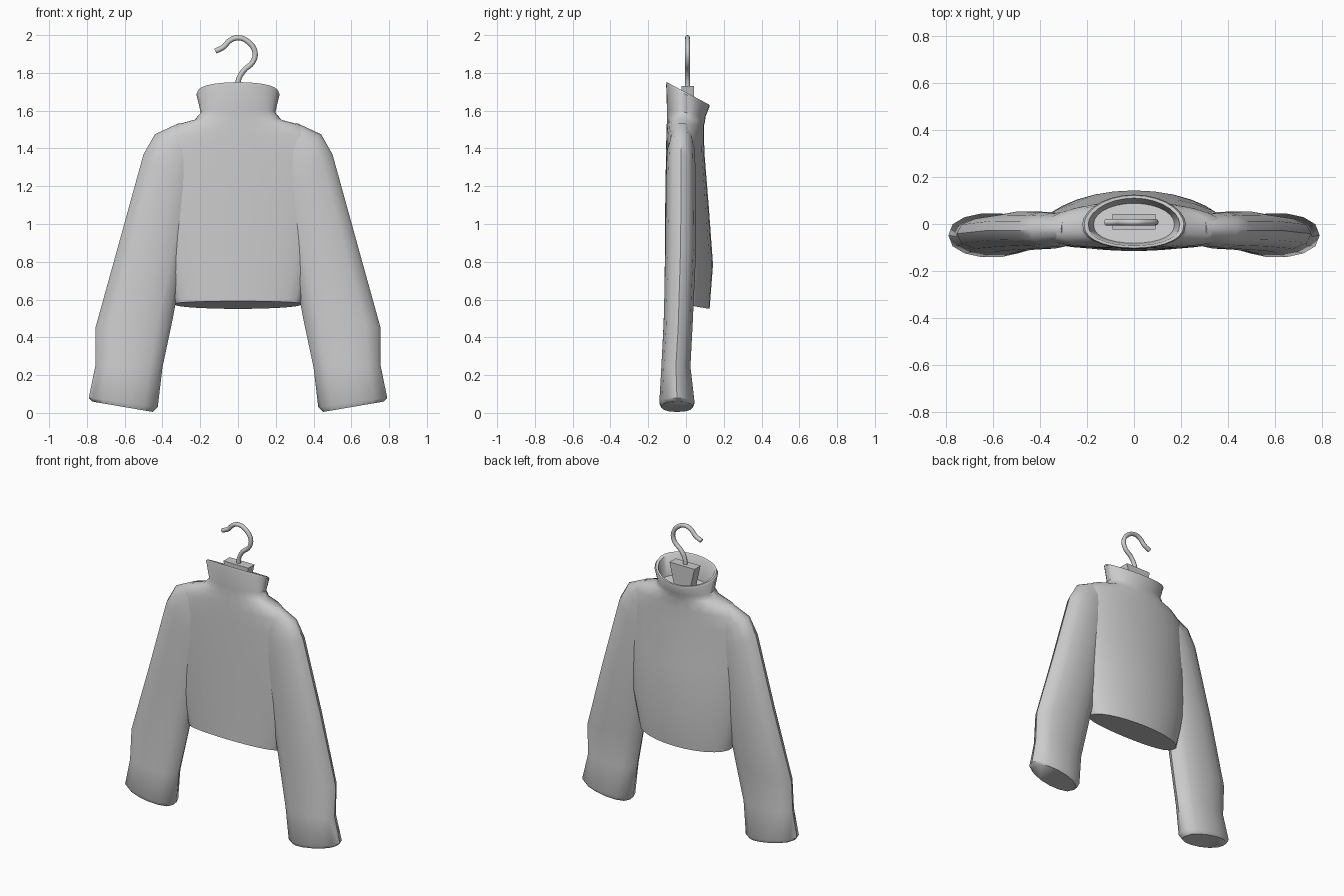
import bpy, bmesh, math
from mathutils import Vector

if "Cube" in bpy.data.objects:
    bpy.data.objects.remove(bpy.data.objects["Cube"], do_unlink=True)

grey = bpy.data.materials.new("plain grey")
grey.use_nodes = True
COLOR = (0.6, 0.6, 0.6, 1)
grey.diffuse_color = COLOR
grey.node_tree.nodes["Principled BSDF"].inputs["Base Color"].default_value = COLOR


def finish(name, bm, angle=45):
    bmesh.ops.recalc_face_normals(bm, faces=bm.faces)
    mesh = bpy.data.meshes.new(name)
    bm.to_mesh(mesh)
    bm.free()
    mesh.materials.append(grey)
    obj = bpy.data.objects.new(name, mesh)
    bpy.context.collection.objects.link(obj)
    bpy.ops.object.select_all(action='DESELECT')
    obj.select_set(True)
    bpy.context.view_layer.objects.active = obj
    bpy.ops.object.shade_smooth_by_angle(angle=math.radians(angle))
    return obj


def loft(name, rings):
    """Skin a list of closed rings and cap both ends."""
    bm = bmesh.new()
    loops = [[bm.verts.new(p) for p in ring] for ring in rings]
    n = len(loops[0])
    for a, b in zip(loops, loops[1:]):
        for i in range(n):
            j = (i + 1) % n
            bm.faces.new((a[i], a[j], b[j], b[i]))
    bm.faces.new(loops[0])
    bm.faces.new(loops[-1])
    return finish(name, bm)


def body_ring(z, tilt, width, front, back, side, flat, hump, n=28):
    pts = []
    for i in range(n):
        t = 2 * math.pi * i / n
        s = math.sin(t)
        y = side + ((back - side) * abs(s) ** hump if s > 0
                    else (front - side) * abs(s) ** flat)
        pts.append(Vector((width * math.cos(t), y, z + tilt * y)))
    return pts


# Torso and collar: z, tilt, half width, front y, back y, side y, flatness, hump
body = [
    (0.572, -0.17, 0.335, -0.115, 0.125, -0.01, 0.6, 1.0),
    (0.80, -0.1, 0.39, -0.112, 0.143, 0.0, 0.5, 1.3),
    (1.10, 0, 0.42, -0.110, 0.120, -0.01, 0.5, 1.3),
    (1.37, 0, 0.42, -0.106, 0.098, -0.02, 0.5, 1.2),
    (1.47, 0, 0.40, -0.104, 0.095, -0.02, 0.6, 1.1),
    (1.525, 0, 0.33, -0.102, 0.096, -0.02, 0.75, 1.1),
    (1.55, -0.1, 0.23, -0.101, 0.100, -0.01, 0.8, 1.0),
    (1.59, -0.2, 0.197, -0.101, 0.104, 0.0, 0.8, 1.0),
    (1.685, -0.5, 0.22, -0.105, 0.125, 0.0, 0.8, 1.1),
    (1.697, -0.53, 0.212, -0.102, 0.122, 0.0, 0.8, 1.1),
    (1.692, -0.53, 0.195, -0.092, 0.110, 0.0, 0.8, 1.1),
    (1.58, -0.2, 0.172, -0.082, 0.088, 0.0, 0.8, 1.0),
]
loft("torso_and_collar", [body_ring(*r) for r in body])

# Sleeves: outer x, outer z, inner x, inner z, front y, back y
sleeve = [
    (0.31, 1.535, 0.22, 1.42, -0.075, 0.035),
    (0.44, 1.475, 0.22, 1.27, -0.100, 0.048),
    (0.50, 1.37, 0.23, 1.15, -0.106, 0.052),
    (0.63, 0.90, 0.29, 0.80, -0.111, 0.055),
    (0.755, 0.45, 0.345, 0.50, -0.120, 0.037),
    (0.755, 0.25, 0.40, 0.24, -0.132, 0.025),
    (0.79, 0.08, 0.425, 0.03, -0.143, 0.047),
    (0.772, 0.06, 0.45, 0.005, -0.132, 0.037),
]


def sleeve_ring(side, ox, oz, ix, iz, front, back, n=14):
    outer, inner = Vector((side * ox, 0, oz)), Vector((side * ix, 0, iz))
    mid, half = (outer + inner) / 2, (outer - inner) / 2
    pts = []
    for i in range(n):
        t = 2 * math.pi * i / n
        s = math.sin(t)
        y = (front + back) / 2 + (back - front) / 2 * math.copysign(abs(s) ** 0.85, s)
        pts.append(mid + half * math.cos(t) + Vector((0, y, 0)))
    return pts


for side, label in ((1, "left"), (-1, "right")):
    loft(label + "_sleeve", [sleeve_ring(side, *r) for r in sleeve])

# Hanger block, narrowing downwards
bm = bmesh.new()
bmesh.ops.create_cube(bm, size=1)
for v in bm.verts:
    taper = 1 if v.co.z > 0 else 0.6
    v.co = Vector((v.co.x * 0.185 * taper, v.co.y * 0.065 + 0.01, v.co.z * 0.16 + 1.65))
finish("hanger_block", bm, 20)

# Hanger hook: round wire along a path
path = [(0, 1.70), (0.002, 1.76), (0.03, 1.812), (0.078, 1.857), (0.09, 1.91),
        (0.052, 1.966), (0, 1.986), (-0.045, 1.97), (-0.075, 1.938), (-0.12, 1.915)]
curve = bpy.data.curves.new("hanger_hook", 'CURVE')
curve.dimensions = '3D'
curve.bevel_depth = 0.014
curve.bevel_resolution = 2
curve.use_fill_caps = True
curve.resolution_u = 4
spline = curve.splines.new('BEZIER')
spline.bezier_points.add(len(path) - 1)
for p, (x, z) in zip(spline.bezier_points, path):
    p.co = (x, 0.008, z)
    p.handle_left_type = p.handle_right_type = 'AUTO'
curve.materials.append(grey)
bpy.context.collection.objects.link(bpy.data.objects.new("hanger_hook", curve))
